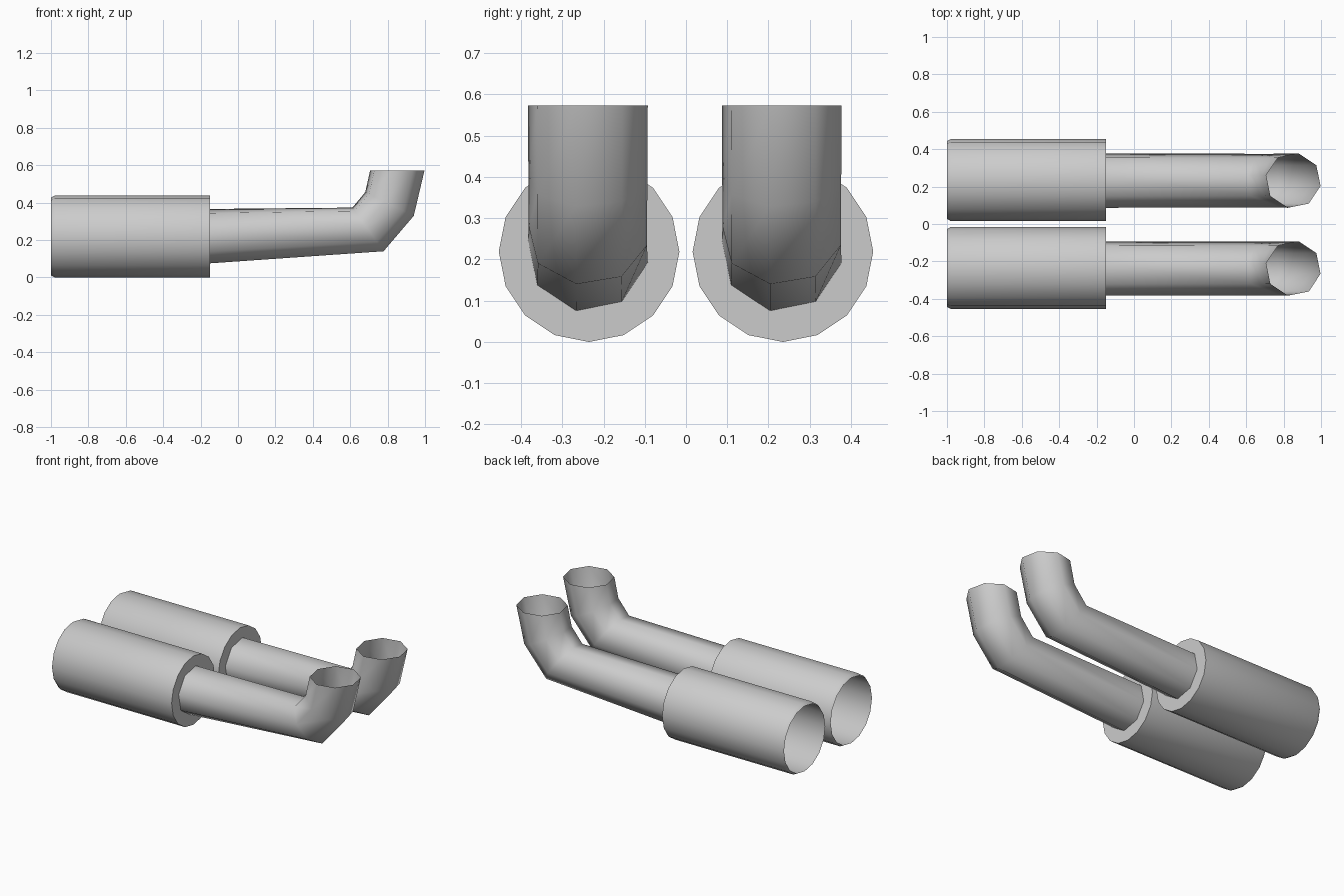
import bpy, bmesh
from math import sin, cos, radians, pi

if "Cube" in bpy.data.objects:
    bpy.data.objects.remove(bpy.data.objects["Cube"])


def loft(name, rings, cap_end=False):
    """Skin a list of equal-sized point rings; both ends stay open unless capped."""
    bm = bmesh.new()
    loops = [[bm.verts.new(p) for p in ring] for ring in rings]
    n = len(loops[0])
    for a, b in zip(loops, loops[1:]):
        for i in range(n):
            j = (i + 1) % n
            bm.faces.new((a[i], a[j], b[j], b[i]))
    if cap_end:
        bm.faces.new(loops[-1])
    bmesh.ops.recalc_face_normals(bm, faces=bm.faces)
    # turn the skin outward: side faces point away from their ring centre
    bm.faces.ensure_lookup_table()
    f = bm.faces[0]
    centre = sum((v.co for v in loops[0]), f.normal * 0) / n
    if f.normal.dot(f.calc_center_median() - centre) < 0:
        bmesh.ops.reverse_faces(bm, faces=bm.faces)
    mesh = bpy.data.meshes.new(name)
    bm.to_mesh(mesh)
    bm.free()
    obj = bpy.data.objects.new(name, mesh)
    bpy.context.collection.objects.link(obj)
    bpy.ops.object.select_all(action='DESELECT')
    obj.select_set(True)
    bpy.context.view_layer.objects.active = obj
    bpy.ops.object.shade_smooth_by_angle(angle=radians(50))
    return obj


def ring(x, y, z, r, sides, tilt=0, start=0):
    """Circle of points facing +x, leaned towards +z by tilt degrees."""
    t = radians(tilt)
    pts = []
    for i in range(sides):
        a = radians(start) + 2 * pi * i / sides
        up = r * sin(a)
        pts.append((x - up * sin(t), y + r * cos(a), z + up * cos(t)))
    return pts


# Pipe path: x, z, tilt, radius
PATH = [(-0.15, 0.221, 0, 0.148), (0.695, 0.257, 35.5, 0.146),
        (0.81, 0.393, 64, 0.147), (0.852, 0.573, 90, 0.148)]

for side, y in (("left", 0.235), ("right", -0.235)):
    # Wide muffler barrel with a slightly rolled open end and a flat inner cap
    barrel = [(-1.0, 0.208), (-0.98, 0.219), (-0.15, 0.219)]
    loft(f"muffler_{side}", [ring(x, y, 0.219, r, 16) for x, r in barrel], cap_end=True)
    # Eight-sided pipe bending upward to an open mouth
    loft(f"bent_pipe_{side}",
         [ring(x, y - 0.003, z, r, 8, tilt, -11) for x, z, tilt, r in PATH])
